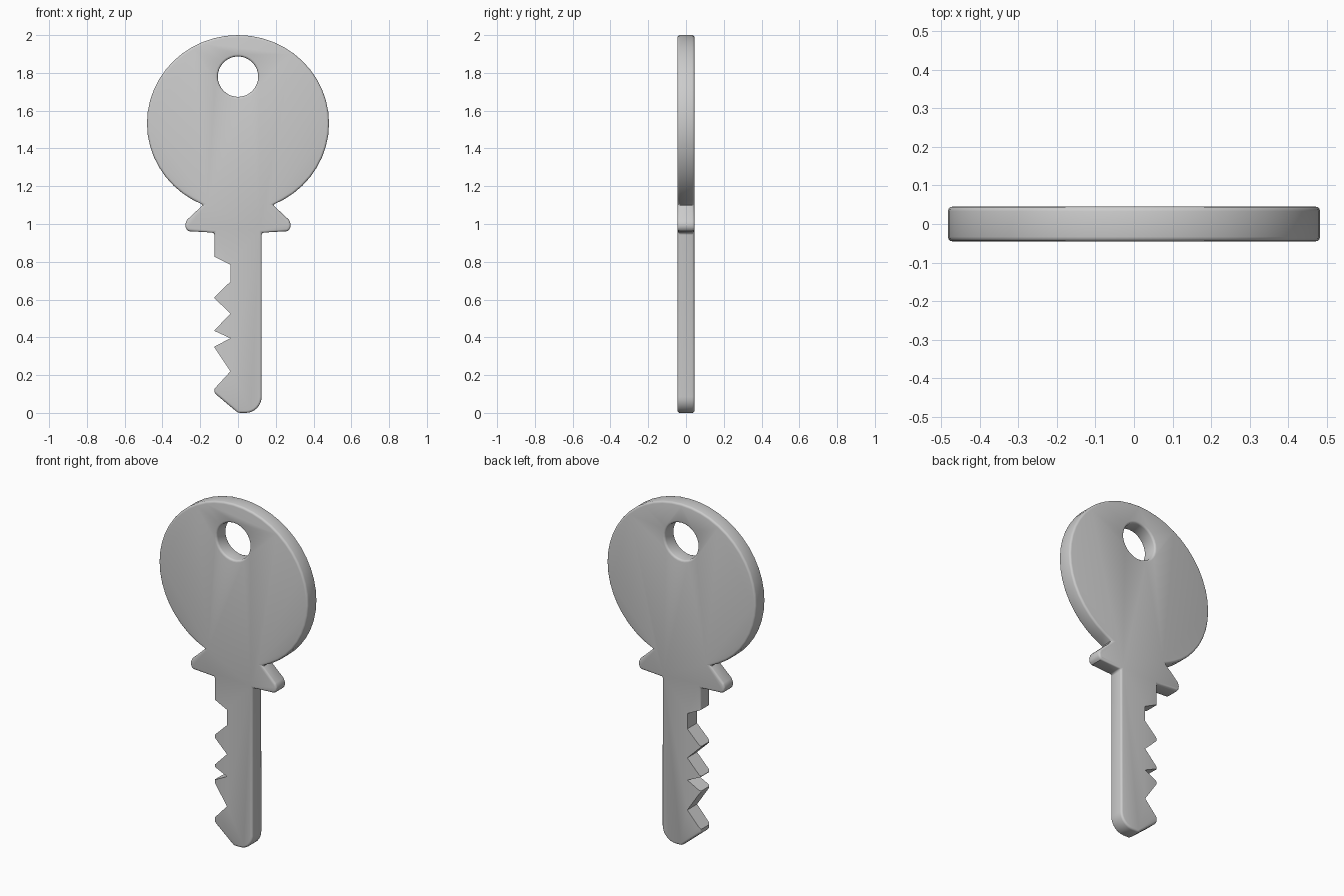
import bpy, bmesh, math

if "Cube" in bpy.data.objects:
    bpy.data.objects.remove(bpy.data.objects["Cube"])

HALF = 0.045  # half thickness of the key


def prism(name, outline, half):
    """Solid made by extruding an (x, z) outline along y."""
    bm = bmesh.new()
    face = bm.faces.new([bm.verts.new((x, -half, z)) for x, z in outline])
    side = bmesh.ops.extrude_face_region(bm, geom=[face])
    verts = [v for v in side["geom"] if isinstance(v, bmesh.types.BMVert)]
    bmesh.ops.translate(bm, vec=(0, 2 * half, 0), verts=verts)
    bmesh.ops.recalc_face_normals(bm, faces=bm.faces)
    mesh = bpy.data.meshes.new(name)
    bm.to_mesh(mesh)
    bm.free()
    obj = bpy.data.objects.new(name, mesh)
    bpy.context.collection.objects.link(obj)
    return obj


def arc(cx, cz, rx, rz, a0, a1, n):
    """Points on an elliptical arc, angles in degrees."""
    angles = [math.radians(a0 + (a1 - a0) * i / n) for i in range(n + 1)]
    return [(cx + rx * math.cos(a), cz + rz * math.sin(a)) for a in angles]


def cut(obj, cutter):
    cutter.hide_render = True
    mod = obj.modifiers.new(cutter.name, 'BOOLEAN')
    mod.operation = 'DIFFERENCE'
    mod.solver = 'EXACT'
    mod.object = cutter


# Blank: round bow, pointed shoulders, shank with one rounded tip corner
bow = arc(0, 1.533, 0.482, 0.467, -67.5, 247.5, 42)
shoulder = [(0.27, 1.022), (0.279, 1.0), (0.277, 0.975), (0.262, 0.962), (0.125, 0.954)]
left_shoulder = [(-x, z) for x, z in reversed(shoulder)]
tip = arc(0.04, 0.085, 0.085, 0.085, -90, 0, 8)
outline = bow + left_shoulder[::-1] + [(-0.125, 0.105), (0.0, 0.0)] + tip + shoulder[::-1]
# The left shoulder runs from its point in to the shank, so mirror in the same order
outline = (bow + [(-x, z) for x, z in shoulder]
           + [(-0.125, 0.105), (0.0, 0.0)] + tip + shoulder[::-1])
key = prism("key", outline, HALF)

# Ring hole
hole = prism("ring_hole_cutter", arc(0, 1.78, 0.107, 0.107, 0, 348.75, 31), 0.2)
cut(key, hole)

# Soft rim on bow, hole and shank
bevel = key.modifiers.new("rim", 'BEVEL')
bevel.width = 0.012
bevel.segments = 3
bevel.limit_method = 'ANGLE'
bevel.angle_limit = math.radians(40)

# Sharp notches cut after the bevel; each is (top, inner top, inner bottom, bottom)
EDGE, DEEP = -0.127, -0.04
notches = [(0.828, 0.785, 0.695, 0.61), (0.61, 0.525, 0.525, 0.435),
           (0.435, 0.395, 0.395, 0.35), (0.35, 0.22, 0.22, 0.125)]
cutters = [hole]
for i, (top, in_top, in_bot, bot) in enumerate(notches):
    pts = [(-0.2, top), (EDGE, top), (DEEP, in_top)]
    if in_bot != in_top:
        pts.append((DEEP, in_bot))
    pts += [(EDGE, bot), (-0.2, bot)]
    cutters.append(prism(f"notch_cutter_{i + 1}", pts, 0.2))
    cut(key, cutters[-1])

# Apply the stack, remove the cutters, smooth the rims
bpy.context.view_layer.objects.active = key
key.select_set(True)
bpy.ops.object.convert(target='MESH')
for c in cutters:
    bpy.data.objects.remove(c)
bpy.ops.object.shade_smooth_by_angle(angle=math.radians(35))
